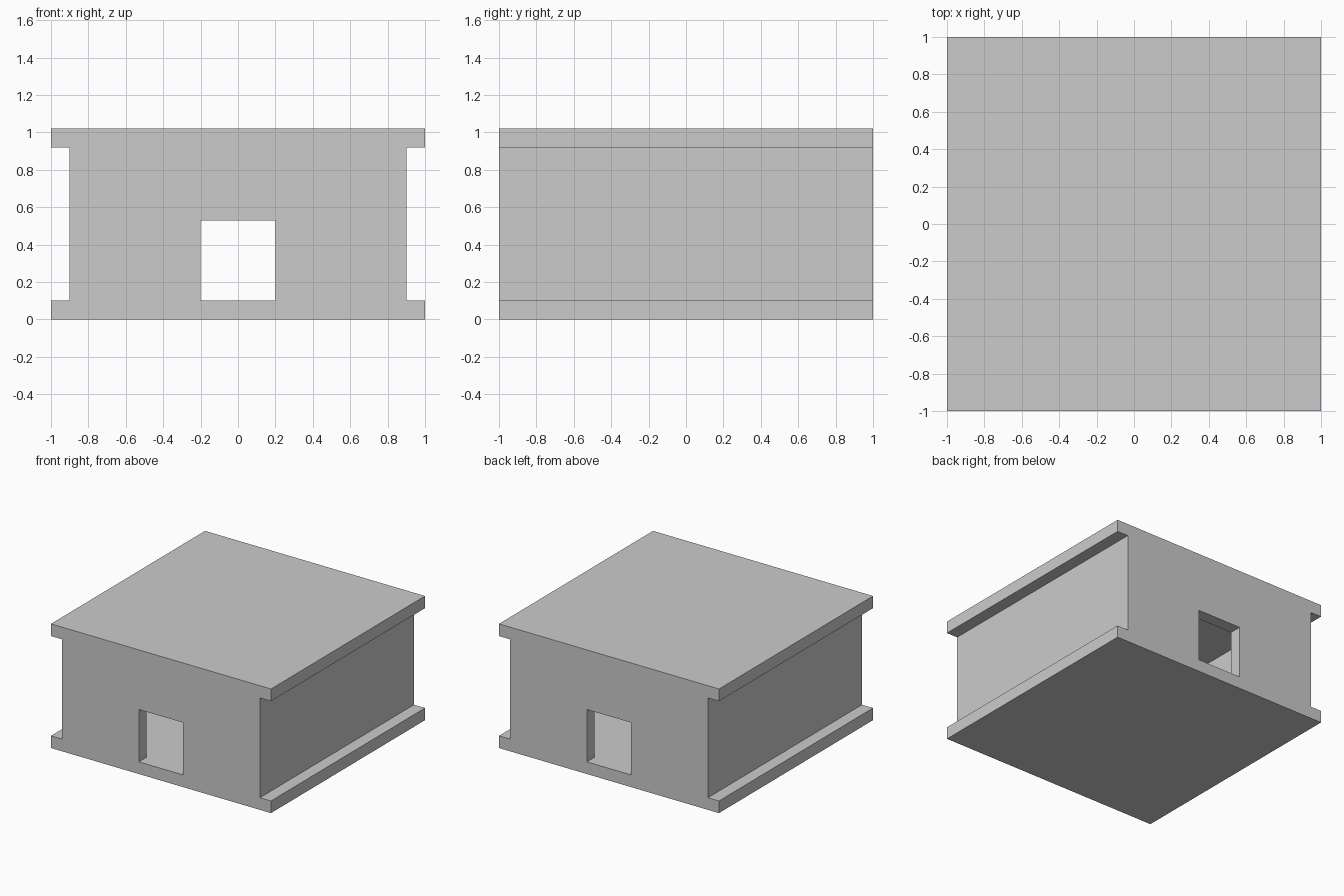
import bpy

if "Cube" in bpy.data.objects:
    bpy.data.objects.remove(bpy.data.objects["Cube"])


def box(name, x, y, z):
    """Axis-aligned box from (min, max) ranges."""
    bpy.ops.mesh.primitive_cube_add(size=1, location=[(a + b) / 2 for a, b in (x, y, z)])
    ob = bpy.context.object
    ob.name = name
    ob.scale = [b - a for a, b in (x, y, z)]
    bpy.ops.object.transform_apply(location=False, rotation=False, scale=True)
    return ob


def wall_with_opening(name, y0, depth):
    """U-shaped-over-floor end wall: one outline around the doorway, extruded in y."""
    outline = [(-0.9, 0.1), (-0.2, 0.1), (-0.2, 0.53), (0.2, 0.53),
               (0.2, 0.1), (0.9, 0.1), (0.9, 0.92), (-0.9, 0.92)]
    n = len(outline)
    verts = [(x, y, z) for y in (y0, y0 + depth) for x, z in outline]
    faces = [list(range(n)), list(range(2 * n - 1, n - 1, -1))]
    faces += [[i, i + n, (i + 1) % n + n, (i + 1) % n] for i in range(n)]
    mesh = bpy.data.meshes.new(name)
    mesh.from_pydata(verts, [], faces)
    ob = bpy.data.objects.new(name, mesh)
    bpy.context.collection.objects.link(ob)
    return ob


# Floor and roof slabs, overhanging the side walls
box("floor_slab", (-1, 1), (-1, 1), (0, 0.1))
box("roof_slab", (-1, 1), (-1, 1), (0.92, 1.02))

# Side walls, fitted between the end walls
for side, s in (("left", -1), ("right", 1)):
    box(side + "_wall", sorted((0.8 * s, 0.9 * s)), (-0.9, 0.9), (0.1, 0.92))

# End walls with matching openings
wall_with_opening("front_wall", -1.0, 0.1)
wall_with_opening("back_wall", 0.9, 0.1)
